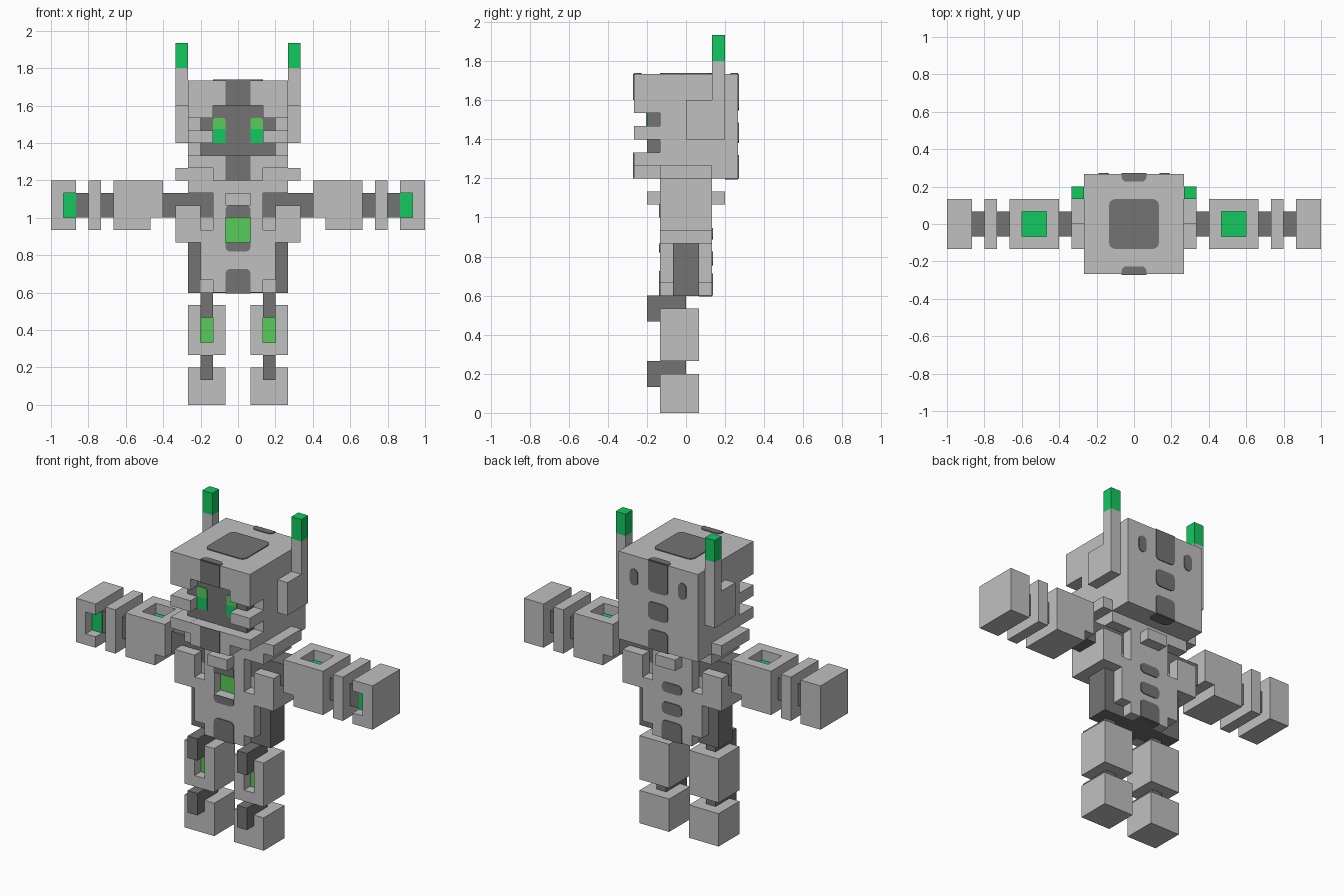
import bpy, bmesh, math
from mathutils import Vector

if "Cube" in bpy.data.objects:
    bpy.data.objects.remove(bpy.data.objects["Cube"], do_unlink=True)

U = 1 / 15          # one block of the build grid
THIN = 0.08         # thickness of painted plates, in blocks


def material(name, rgb):
    m = bpy.data.materials.new(name)
    m.use_nodes = True
    m.diffuse_color = (*rgb, 1)
    m.node_tree.nodes["Principled BSDF"].inputs["Base Color"].default_value = (*rgb, 1)
    return m


LIGHT = material("light grey", (0.53, 0.53, 0.53))
DARK = material("dark grey", (0.175, 0.175, 0.175))
GREEN = material("emerald green", (0.006, 0.58, 0.115))
LIME = material("leaf green", (0.1, 0.6, 0.1))


def finish(name, bm, mat):
    bmesh.ops.recalc_face_normals(bm, faces=bm.faces)
    bmesh.ops.scale(bm, vec=(U, U, U), verts=bm.verts)
    me = bpy.data.meshes.new(name)
    bm.to_mesh(me)
    bm.free()
    me.materials.append(mat)
    ob = bpy.data.objects.new(name, me)
    bpy.context.scene.collection.objects.link(ob)
    return ob


def box(name, x, y, z, mat, cuts=()):
    """Block spanning three ranges, with optional box-shaped cut-outs."""
    bm = bmesh.new()
    bmesh.ops.create_cube(bm, size=1)
    for v in bm.verts:
        v.co = Vector([(r[0] + r[1]) / 2 + c * (r[1] - r[0]) for c, r in zip(v.co, (x, y, z))])
    ob = finish(name, bm, mat)
    if cuts:
        cutters = [box("cutter", *c, mat) for c in cuts]
        for c in cutters:
            c.hide_render = True
            mod = ob.modifiers.new("cut", "BOOLEAN")
            mod.operation, mod.solver, mod.object = "DIFFERENCE", "EXACT", c
        dg = bpy.context.evaluated_depsgraph_get()
        dg.update()
        carved = bpy.data.meshes.new_from_object(ob.evaluated_get(dg))
        ob.modifiers.clear()
        ob.data = carved
        for c in cutters:
            bpy.data.objects.remove(c, do_unlink=True)
    return ob


def mark(name, side, u, v, depth, mat=DARK, low=0.0, high=0.0):
    """Thin painted plate; low and high are corner radii at each end of v."""
    pts = []
    corners = ((u[1], v[0], -1, low), (u[1], v[1], 0, high),
               (u[0], v[1], 1, high), (u[0], v[0], 2, low))
    for cu, cv, quarter, r in corners:
        iu = cu - r if cu == u[1] else cu + r
        iv = cv - r if cv == v[1] else cv + r
        for k in range(5 if r else 1):
            a = (quarter + k / 4) * math.pi / 2
            pts.append((iu + r * math.cos(a), iv + r * math.sin(a)))
    place = {"y": lambda p, d: (p[0], d, p[1]), "z": lambda p, d: (p[0], p[1], d)}[side]
    out = math.copysign(THIN, depth[1])
    bm = bmesh.new()
    face = bm.faces.new([bm.verts.new(place(p, depth[0])) for p in pts])
    ext = bmesh.ops.extrude_face_region(bm, geom=[face])
    moved = [g for g in ext["geom"] if isinstance(g, bmesh.types.BMVert)]
    bmesh.ops.translate(bm, vec=place((0, 0), out), verts=moved)
    return finish(name, bm, mat)


def front(name, u, v, y=-4, **kw):
    return mark(name, "y", u, v, (y, -1), **kw)


def back(name, u, v, y=4, **kw):
    return mark(name, "y", u, v, (y, 1), **kw)


MID = (-1, 1)

# Head shell with visor opening, cheek slots and cut-away jaw corners
box("head_shell", (-4, 4), (-4, 4), (18, 26), LIGHT, [
    ((-5, 5), (-5, -2), (22, 23)), ((-5, 5), (-5, -2), (20, 21)),
    ((-2, 2), (-5, -2), (19.99, 24)),
    ((2, 5), (-5, -2), (17, 19)), ((-5, -2), (-5, -2), (17, 19))])
box("face_mask_centre", (-2, 2), (-3, -1.9), (20, 24), DARK)
box("face_mask_lower", (-3, 3), (-3, -1.9), (20, 21), DARK)
box("face_mask_upper", (-3, 3), (-3, -1.9), (22, 23), DARK)

# Painted panels on the head
front("brow_stripe", MID, (24, 26))
front("chin_stripe", MID, (18, 20))
mark("crown_panel", "z", (-2, 2), (-2, 2), (26, 1), low=0.5, high=0.5)
mark("crown_front_tab", "z", MID, (-4, -3.4), (26, 1), high=0.4)
mark("crown_back_tab", "z", MID, (3.4, 4), (26, 1), low=0.4)
mark("head_base_tab", "z", MID, (3, 4), (18, -1), low=0.4)
back("nape_stripe", MID, (23.2, 26), low=0.4)
back("nape_patch", MID, (20.7, 22.3), low=0.4, high=0.4)
back("nape_base_patch", MID, (18, 19.8), high=0.4)

# Torso: light shell with chest recess, dark waist core
box("torso_shell", (-3, 3), (-2, 2), (9, 18), LIGHT, [
    (MID, (-3, -1), (13, 15)),
    *[(x, y, z) for x in ((2, 4), (-4, -2)) for y in ((-3, -1), (1, 3))
      for z in ((14, 17), (8, 10))]])
box("waist_core", (-4, 4), (-1, 1), (8.98, 14), DARK)
front("chest_light", MID, (13, 15), y=-1.0, mat=LIME)
box("chest_clasp", MID, (-3, -1.9), (16, 17), LIGHT)
box("back_clasp", MID, (1.9, 3), (16, 17), LIGHT)
front("chest_patch", MID, (15, 16), y=-2, high=0.35)
front("belly_patch", MID, (12.3, 13), y=-2, low=0.35)
front("hip_patch", MID, (9, 10.9), y=-2, high=0.4)
back("spine_patch_upper", MID, (13.3, 14.2), y=2, low=0.4, high=0.4)
back("spine_patch_middle", MID, (11.3, 12.4), y=2, low=0.4, high=0.4)
back("hip_patch_back", MID, (9, 10.7), y=2, high=0.4)
for y in ((-2, -1), (1, 2)):
    mark("torso_base_tab", "z", MID, y, (9, -1))

# Paired parts, built for the left and mirrored to the right
for side, s in (("left", 1), ("right", -1)):
    def n(part):
        return side + "_" + part

    def sx(a, b):
        return tuple(sorted((a * s, b * s)))

    # Eye, lighter in the upper half
    front(n("eye_lower"), sx(1, 2), (21, 22.1), y=-3, mat=GREEN)
    front(n("eye_upper"), sx(1, 2), (22.1, 23), y=-3, mat=LIME, high=0.2)
    back(n("nape_dot"), sx(2.05, 2.85), (23.3, 24.8), low=0.39, high=0.39)

    # Ear and antenna
    box(n("ear"), sx(4, 5), (0, 2), (21, 24), LIGHT)
    box(n("antenna"), sx(4, 5), (2, 3), (21, 27), LIGHT)
    box(n("antenna_tip"), sx(4, 5), (2, 3), (27, 29), GREEN)

    # Collar and shoulder
    box(n("collar"), sx(4, 5), (-2, 2), (18, 19), LIGHT)
    box(n("shoulder_strap"), sx(3, 4), (-2, 2), (17, 18), LIGHT)
    box(n("shoulder_pad"), sx(3, 5), (-2, 2), (13, 16), LIGHT)

    # Arm along a dark rod
    box(n("arm_rod"), sx(2, 6.1), (-1.01, 1.01), (15, 17), DARK)
    box(n("forearm_rod"), sx(9.9, 13.1), (-0.99, 0.99), (15.01, 16.99), DARK)
    box(n("upper_arm"), sx(6, 10), (-2, 2), (14, 18), LIGHT, [
        (sx(7, 9), (-1, 1), (17, 19)), (sx(5, 7), (-3, 3), (13, 15))])
    mark(n("arm_light"), "z", sx(7, 9), (-1, 1), (17, 1), mat=GREEN)
    box(n("wrist_plate"), sx(11, 12), (-2, 2), (14, 18), LIGHT)
    box(n("hand"), sx(13, 15), (-2, 2), (14, 18), LIGHT, [
        (sx(12, 14), (-3, -1), (15, 17))])
    front(n("hand_light"), sx(13, 14), (15, 17), y=-1, mat=GREEN)

    # Leg with slotted shin and foot
    box(n("hip_rod"), sx(2, 3), (-3, 0), (7, 9), DARK)
    box(n("shin"), sx(1, 4), (-2, 1), (4, 8), LIGHT, [
        (sx(2, 3), (-3, -1), (5, 9))])
    front(n("shin_light"), sx(2, 3), (5, 7), y=-1, mat=LIME)
    box(n("ankle_rod"), sx(2, 3), (-3, 0), (2, 4), DARK)
    box(n("foot"), sx(1, 4), (-2, 1), (0, 3), LIGHT)
